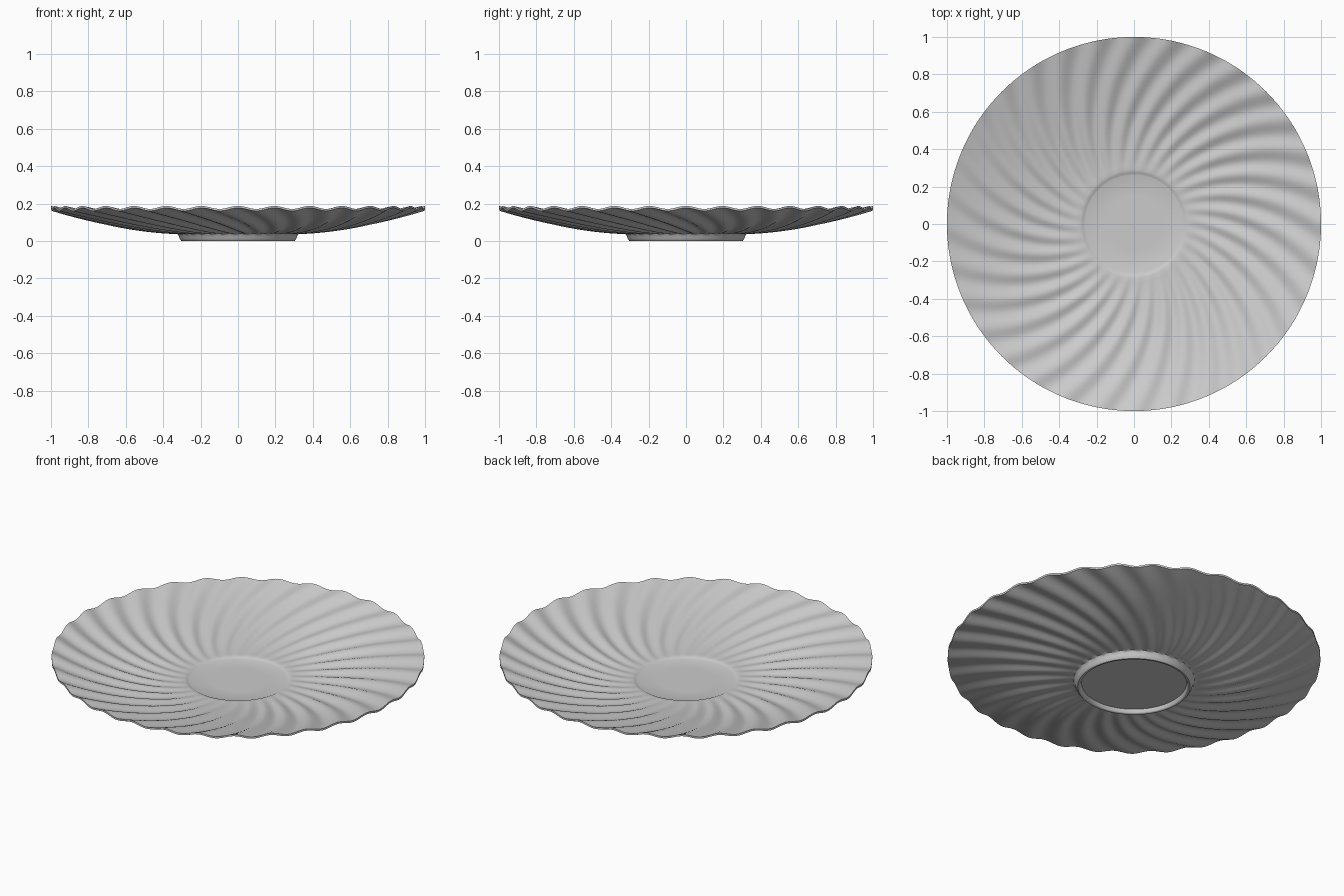
import bpy, bmesh, math

if "Cube" in bpy.data.objects:
    bpy.data.objects.remove(bpy.data.objects["Cube"])

FLUTES = 32          # spiral ribs around the dish
SEG = FLUTES * 14    # angular resolution
TWIST = 0.65         # radians of sweep per unit radius


def under(r):
    """Height of the underside of the dish before fluting."""
    return 0.040 + 0.129 * (max(r - 0.30, 0) / 0.70) ** 1.55


def flute(r, a):
    """Spiral wave, fading out towards the flat centre."""
    t = min(1.0, max(0.0, (r - 0.275) / 0.40))
    return 0.008 * math.sin(t * math.pi / 2) * math.cos(FLUTES * (a - TWIST * (1 - r)))


# Profile from top centre, over the rim, to bottom centre: (r, z, fluted)
profile = [(0.15, 0.045, 0), (0.262, 0.045, 0), (0.270, 0.048, 0),
           (0.278, 0.052, 0), (0.290, 0.0545, 1)]
N = 30
for i in range(1, N + 1):
    r = 0.29 + 0.71 * i / N
    profile.append((r, under(r) + 0.0145 - 0.004 * i / N, 1))
for i in range(N + 1):
    r = 1.0 - 0.675 * i / N
    profile.append((r, under(r) - 0.002 * i / N, 1))
# Foot ring and recessed base
profile += [(0.318, 0.032, 0), (0.314, 0.018, 0), (0.306, 0.004, 0), (0.302, 0.0, 0),
            (0.292, 0.0, 0), (0.287, 0.004, 0), (0.282, 0.023, 0), (0.15, 0.023, 0)]

bm = bmesh.new()
rings = []
for r, z, f in profile:
    ring = []
    for k in range(SEG):
        a = 2 * math.pi * k / SEG
        ring.append(bm.verts.new((r * math.cos(a), r * math.sin(a),
                                  z + (flute(r, a) if f else 0))))
    rings.append(ring)
for A, B in zip(rings, rings[1:]):
    for k in range(SEG):
        n = (k + 1) % SEG
        bm.faces.new((A[k], B[k], B[n], A[n]))
# Centre discs, top and bottom
for ring, z in ((rings[0], 0.045), (rings[-1], 0.023)):
    c = bm.verts.new((0, 0, z))
    for k in range(SEG):
        bm.faces.new((c, ring[k], ring[(k + 1) % SEG]))
bmesh.ops.recalc_face_normals(bm, faces=bm.faces)

mesh = bpy.data.meshes.new("fluted_plate")
bm.to_mesh(mesh)
bm.free()
plate = bpy.data.objects.new("fluted_plate", mesh)
bpy.context.collection.objects.link(plate)

# Plain grey glaze
mat = bpy.data.materials.new("light_grey")
mat.diffuse_color = (0.6, 0.6, 0.6, 1)
mat.use_nodes = True
mat.node_tree.nodes["Principled BSDF"].inputs["Base Color"].default_value = mat.diffuse_color
mesh.materials.append(mat)

bpy.context.view_layer.objects.active = plate
plate.select_set(True)
bpy.ops.object.shade_smooth_by_angle(angle=math.radians(40))
